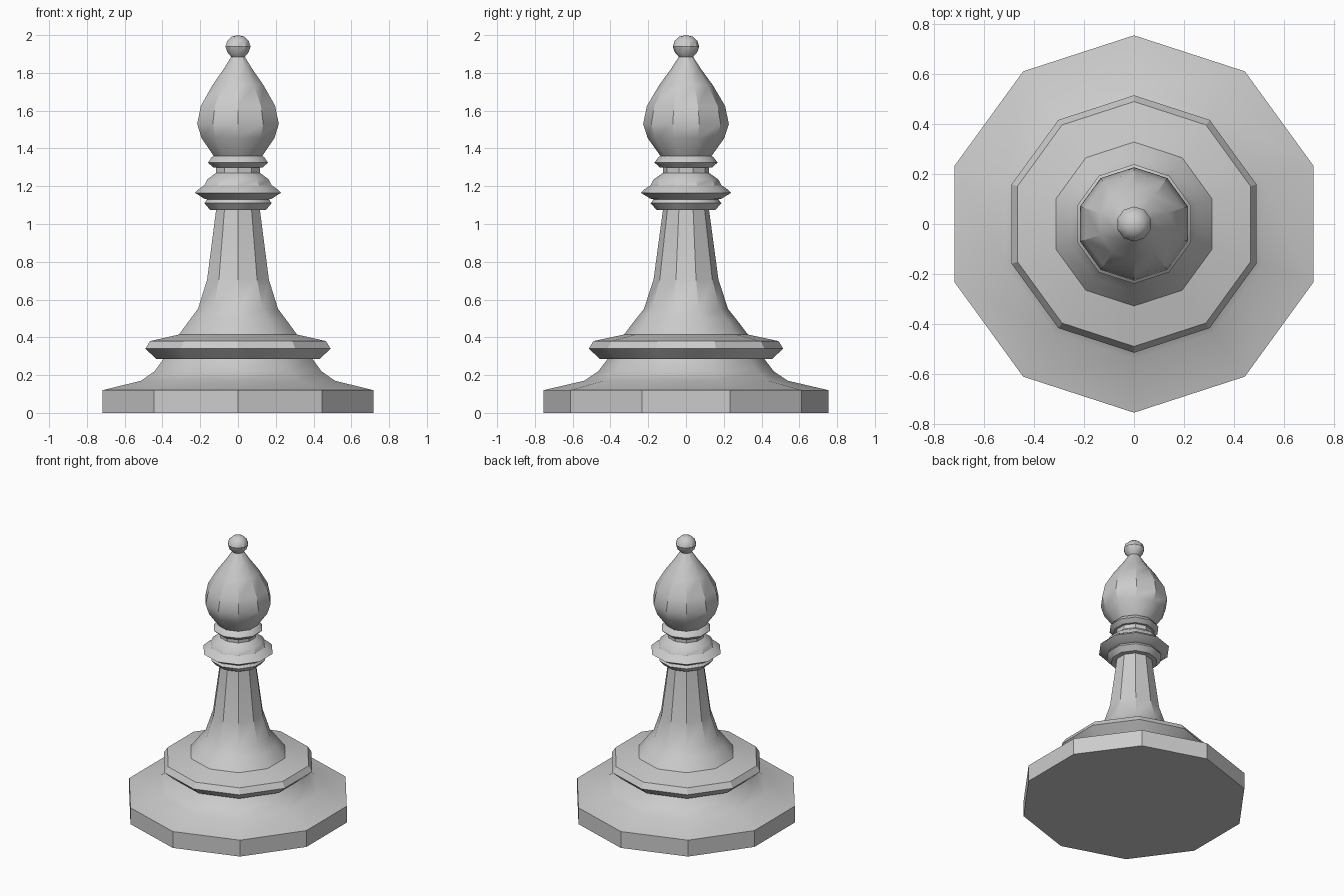
import bpy, bmesh
from math import pi, cos, sin, radians

if "Cube" in bpy.data.objects:
    bpy.data.objects.remove(bpy.data.objects["Cube"])

SIDES = 10


def lathe(name, profile):
    """Revolve (radius, height) points into a ten-sided part; radius 0 makes a tip."""
    bm = bmesh.new()
    rings = []
    for r, z in profile:
        if r == 0:
            rings.append([bm.verts.new((0, 0, z))] * SIDES)
        else:
            rings.append([bm.verts.new((r * cos(a), r * sin(a), z))
                          for a in (pi / 2 + 2 * pi * i / SIDES for i in range(SIDES))])
    for low, high in zip(rings, rings[1:]):
        for i in range(SIDES):
            j = (i + 1) % SIDES
            quad = [low[i], low[j], high[j], high[i]]
            bm.faces.new(list(dict.fromkeys(quad)))
    bmesh.ops.recalc_face_normals(bm, faces=bm.faces)
    # Open tubes: make sure the normals face away from the axis
    if sum(f.normal.dot((f.calc_center_median().x, f.calc_center_median().y, 0))
           * f.calc_area() for f in bm.faces) < 0:
        bmesh.ops.reverse_faces(bm, faces=bm.faces)
    mesh = bpy.data.meshes.new(name)
    bm.to_mesh(mesh)
    bm.free()
    obj = bpy.data.objects.new(name, mesh)
    bpy.context.collection.objects.link(obj)
    bpy.ops.object.select_all(action='DESELECT')
    obj.select_set(True)
    bpy.context.view_layer.objects.active = obj
    bpy.ops.object.shade_smooth_by_angle(angle=radians(30))
    return obj


# Wide foot with sloping shoulder
lathe("base", [(0, 0), (0.755, 0), (0.755, 0.12), (0.54, 0.17),
               (0.465, 0.22), (0.415, 0.285)])

# Bevelled ring above the foot
lathe("base_ring", [(0.415, 0.285), (0.455, 0.285), (0.515, 0.34),
                    (0.49, 0.38), (0.328, 0.415)])

# Flared, tapering stem
lathe("stem", [(0.328, 0.415), (0.267, 0.495), (0.223, 0.55),
               (0.172, 0.705), (0.122, 1.075)])

# Stepped collar
lathe("collar", [(0.122, 1.075), (0.156, 1.075), (0.187, 1.11), (0.172, 1.13),
                 (0.19, 1.135), (0.239, 1.165), (0.212, 1.19), (0.187, 1.205),
                 (0.172, 1.235), (0.123, 1.27)])

# Neck and upper ring
lathe("neck_ring", [(0.123, 1.27), (0.123, 1.30), (0.139, 1.30),
                    (0.167, 1.325), (0.145, 1.355), (0.135, 1.36)])

# Teardrop head
lathe("head", [(0.135, 1.36), (0.203, 1.455), (0.227, 1.53), (0.207, 1.625),
               (0.142, 1.735), (0.08, 1.82), (0.038, 1.885)])

# Ball finial
lathe("finial", [(0.038, 1.885), (0.06, 1.91), (0.07, 1.94),
                 (0.06, 1.97), (0.035, 1.992), (0, 2.0)])
